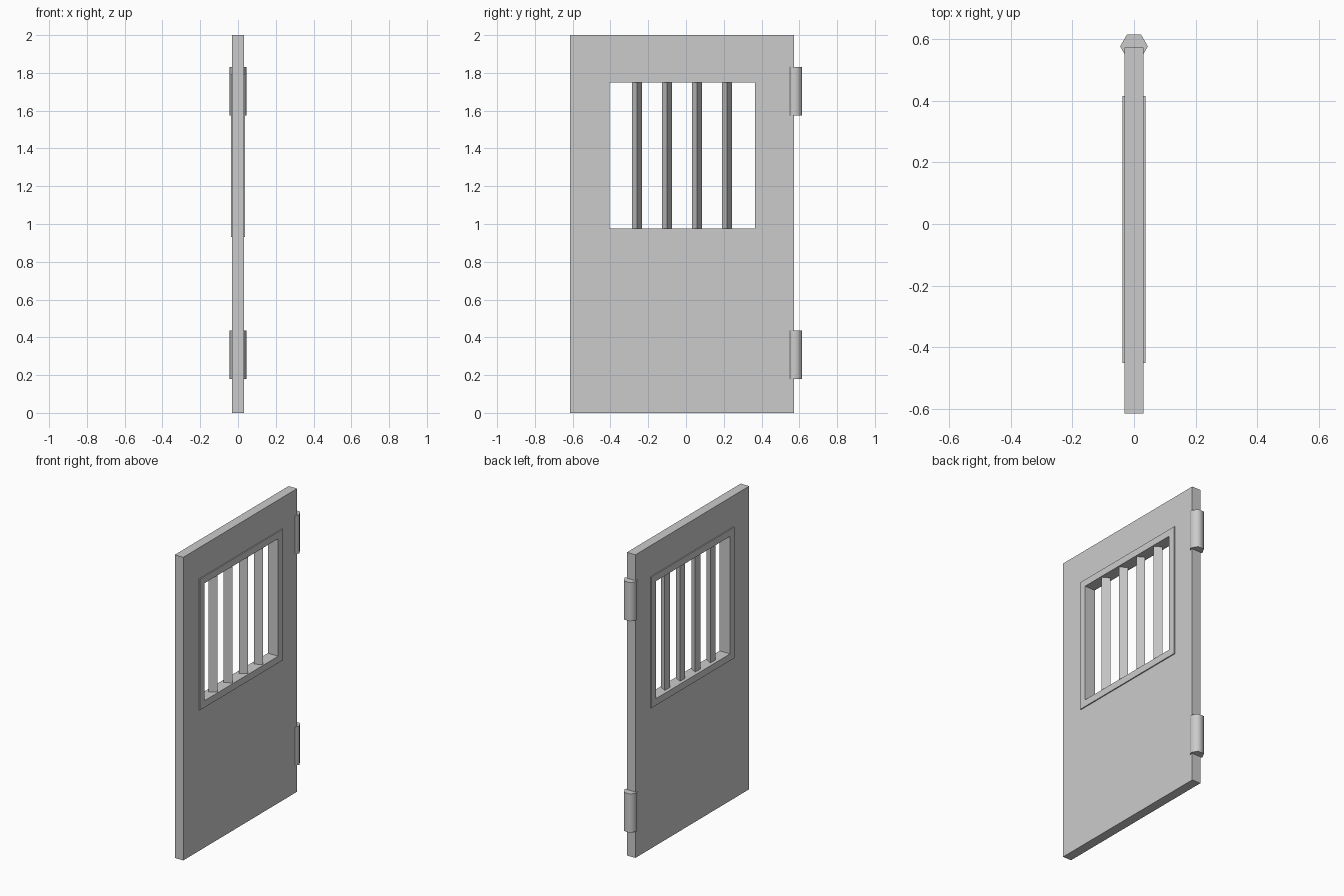
import bpy, bmesh, math
from mathutils import Vector

cube = bpy.data.objects.get("Cube")
if cube:
    bpy.data.objects.remove(cube, do_unlink=True)

grey = bpy.data.materials.new("plain grey")
grey.use_nodes = True
colour = (0.6, 0.6, 0.6, 1)
grey.diffuse_color = colour
grey.node_tree.nodes["Principled BSDF"].inputs["Base Color"].default_value = colour


def finish(bm, name):
    bmesh.ops.recalc_face_normals(bm, faces=bm.faces)
    mesh = bpy.data.meshes.new(name)
    bm.to_mesh(mesh)
    bm.free()
    mesh.materials.append(grey)
    obj = bpy.data.objects.new(name, mesh)
    bpy.context.collection.objects.link(obj)
    return obj


def rect_ring(name, outer, inner, half):
    """Slab with a rectangular hole; rectangles are (y0, y1, z0, z1)."""
    bm = bmesh.new()
    loops = []
    for y0, y1, z0, z1 in (outer, inner):
        corners = ((y0, z0), (y1, z0), (y1, z1), (y0, z1))
        loops.append([bm.verts.new((-half, y, z)) for y, z in corners])
    a, b = loops
    faces = []
    for i in range(4):
        j = (i + 1) % 4
        faces.append(bm.faces.new((a[i], a[j], b[j], b[i])))
    new = bmesh.ops.extrude_face_region(bm, geom=faces, use_keep_orig=True)["geom"]
    verts = [v for v in new if isinstance(v, bmesh.types.BMVert)]
    bmesh.ops.translate(bm, verts=verts, vec=Vector((2 * half, 0, 0)))
    return finish(bm, name)


def prism(name, sides, radius, y, z0, z1):
    """Upright prism with one corner pointing to +x."""
    bm = bmesh.new()
    ring = []
    for i in range(sides):
        t = math.tau * i / sides
        ring.append(bm.verts.new((radius * math.cos(t), y + radius * math.sin(t), z0)))
    base = bm.faces.new(ring)
    new = bmesh.ops.extrude_face_region(bm, geom=[base], use_keep_orig=True)["geom"]
    verts = [v for v in new if isinstance(v, bmesh.types.BMVert)]
    bmesh.ops.translate(bm, verts=verts, vec=Vector((0, 0, z1 - z0)))
    return finish(bm, name)


# Door slab and the raised window surround
opening = (-0.405, 0.365, 0.975, 1.75)
rect_ring("door_panel", (-0.615, 0.572, 0, 2), opening, 0.031)
rect_ring("window_frame", (-0.45, 0.415, 0.93, 1.795), opening, 0.038)

# Triangular window bars
for i in range(4):
    prism(f"window_bar_{i + 1}", 3, 0.031, -0.26 + 0.159 * i, 0.97, 1.755)

# Six-sided hinge barrels, softly shaded around the sides
for name, z in (("lower_hinge", 0.18), ("upper_hinge", 1.575)):
    hinge = prism(name, 6, 0.045, 0.576, z, z + 0.255)
    bpy.ops.object.select_all(action="DESELECT")
    hinge.select_set(True)
    bpy.context.view_layer.objects.active = hinge
    bpy.ops.object.shade_smooth_by_angle(angle=math.radians(65))
